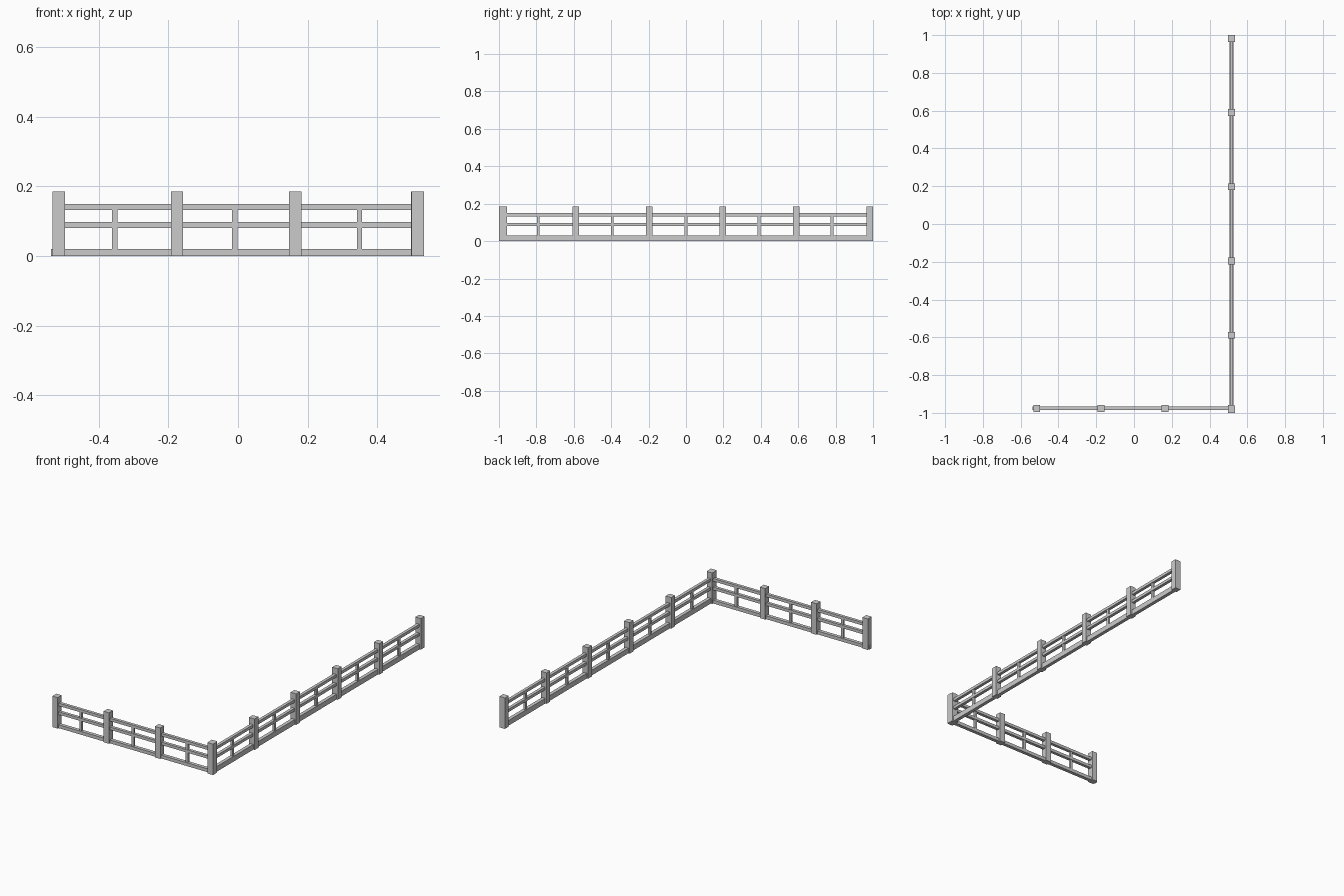
import bpy

if "Cube" in bpy.data.objects:
    bpy.data.objects.remove(bpy.data.objects["Cube"])


def box(name, x0, x1, y0, y1, z0, z1):
    v = [(x, y, z) for x in (x0, x1) for y in (y0, y1) for z in (z0, z1)]
    f = [(0, 1, 3, 2), (4, 6, 7, 5), (0, 4, 5, 1),
         (2, 3, 7, 6), (0, 2, 6, 4), (1, 5, 7, 3)]
    mesh = bpy.data.meshes.new(name)
    mesh.from_pydata(v, [], f)
    obj = bpy.data.objects.new(name, mesh)
    bpy.context.collection.objects.link(obj)
    return obj


def fence(name, along_x, line, posts, balusters, rails, ends, base_top):
    """One straight run; 'line' is the fixed coordinate of its centreline."""
    def part(label, a0, a1, half, z0, z1):
        across = (line - half, line + half)
        span = (a0, a1)
        xy = (*span, *across) if along_x else (*across, *span)
        box(f"{name}_{label}", *xy, z0, z1)

    # square posts
    for p in posts:
        part("post", p - 0.0178, p + 0.0178, 0.0185, 0.0, 0.185)
    # upper and middle rails
    for label, z0, z1 in (("top_rail", 0.132, 0.149), ("middle_rail", 0.08, 0.097)):
        part(label, *rails, 0.009, z0, z1)
    # bottom rail
    part("bottom_rail", *ends, 0.0105, 0.0, base_top)
    # thin uprights between the posts
    for b in balusters:
        part("baluster", b - 0.0077, b + 0.0077, 0.0065, base_top - 0.003, 0.135)


# short front run
fence("front", True, -0.9755,
      posts=(-0.5145, -0.175, 0.164, 0.5145),
      balusters=(-0.354, -0.009, 0.349),
      rails=(-0.515, 0.515), ends=(-0.537, 0.53), base_top=0.02)

# long side run
fence("side", False, 0.516,
      posts=(-0.982, -0.589, -0.196, 0.197, 0.59, 0.982),
      balusters=(-0.79, -0.394, 0.0, 0.39, 0.78),
      rails=(-0.982, 0.982), ends=(-0.995, 0.998), base_top=0.031)
